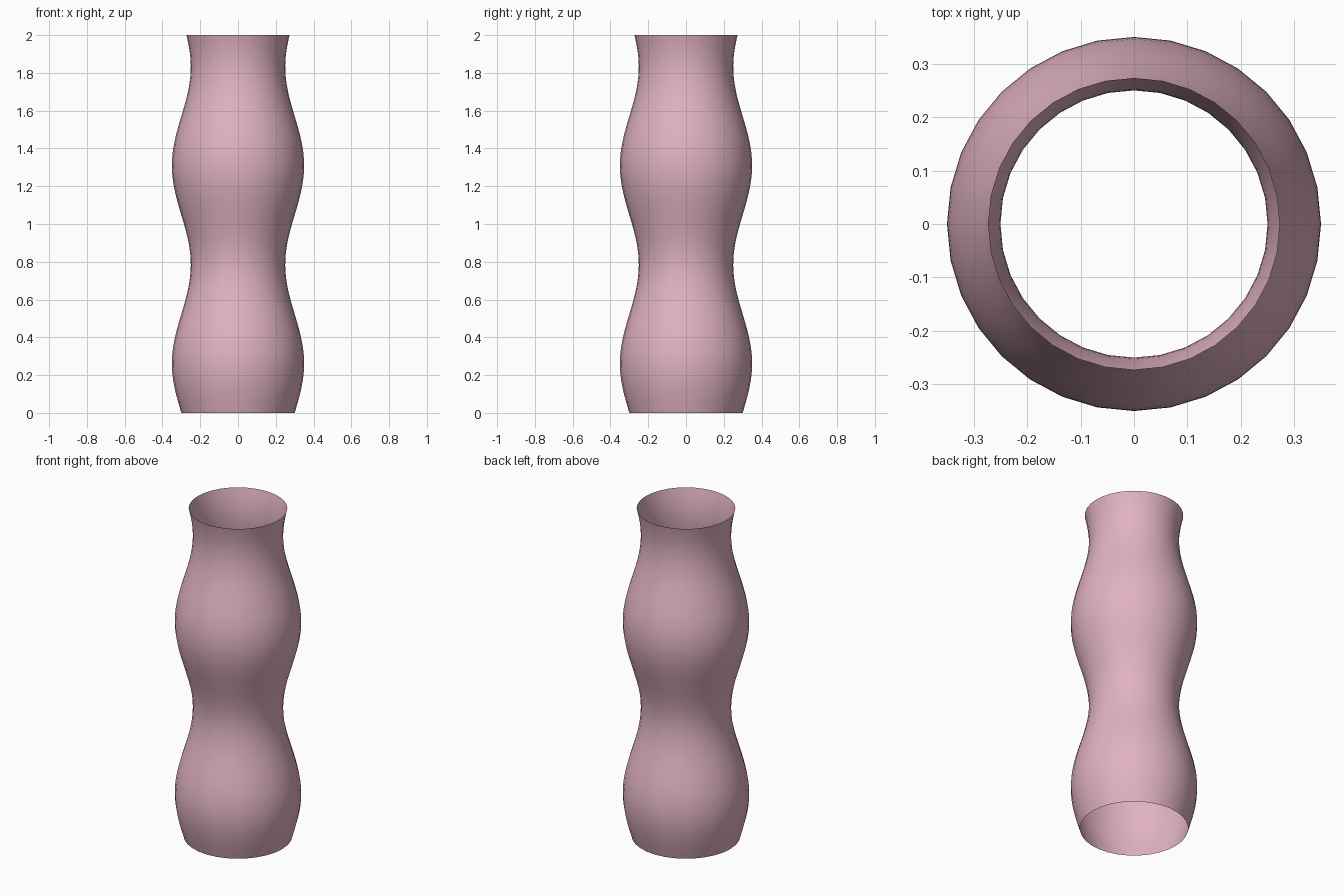
import bpy, bmesh, math

SIDES, RINGS, HEIGHT = 32, 64, 2.0

old = bpy.data.objects.get("Cube")
if old:
    bpy.data.objects.remove(old, do_unlink=True)

# Dusty pink material
pink = bpy.data.materials.new("dusty_pink")
pink.use_nodes = True
colour = (0.75, 0.45, 0.53, 1)
pink.diffuse_color = colour
pink.node_tree.nodes["Principled BSDF"].inputs["Base Color"].default_value = colour


def radius(z):
    """Wavy wall profile."""
    return 0.3 + 0.05 * math.sin(6 * z)


# Open tube: spin the wavy profile around the z axis
bm = bmesh.new()
heights = [HEIGHT * i / RINGS for i in range(RINGS + 1)]
profile = [bm.verts.new((radius(z), 0, z)) for z in heights]
edges = [bm.edges.new(pair) for pair in zip(profile, profile[1:])]
bmesh.ops.spin(bm, geom=profile + edges, cent=(0, 0, 0), axis=(0, 0, 1),
               angle=math.tau, steps=SIDES, use_merge=False)
bmesh.ops.remove_doubles(bm, verts=bm.verts[:], dist=0.0001)

# Make every face look outward
bm.normal_update()
inward = []
for face in bm.faces:
    centre = face.calc_center_median()
    centre.z = 0
    if face.normal.dot(centre) < 0:
        inward.append(face)
bmesh.ops.reverse_faces(bm, faces=inward)
for face in bm.faces:
    face.smooth = True

mesh = bpy.data.meshes.new("vase_wall")
bm.to_mesh(mesh)
bm.free()
mesh.materials.append(pink)
vase = bpy.data.objects.new("vase_wall", mesh)
bpy.context.scene.collection.objects.link(vase)
